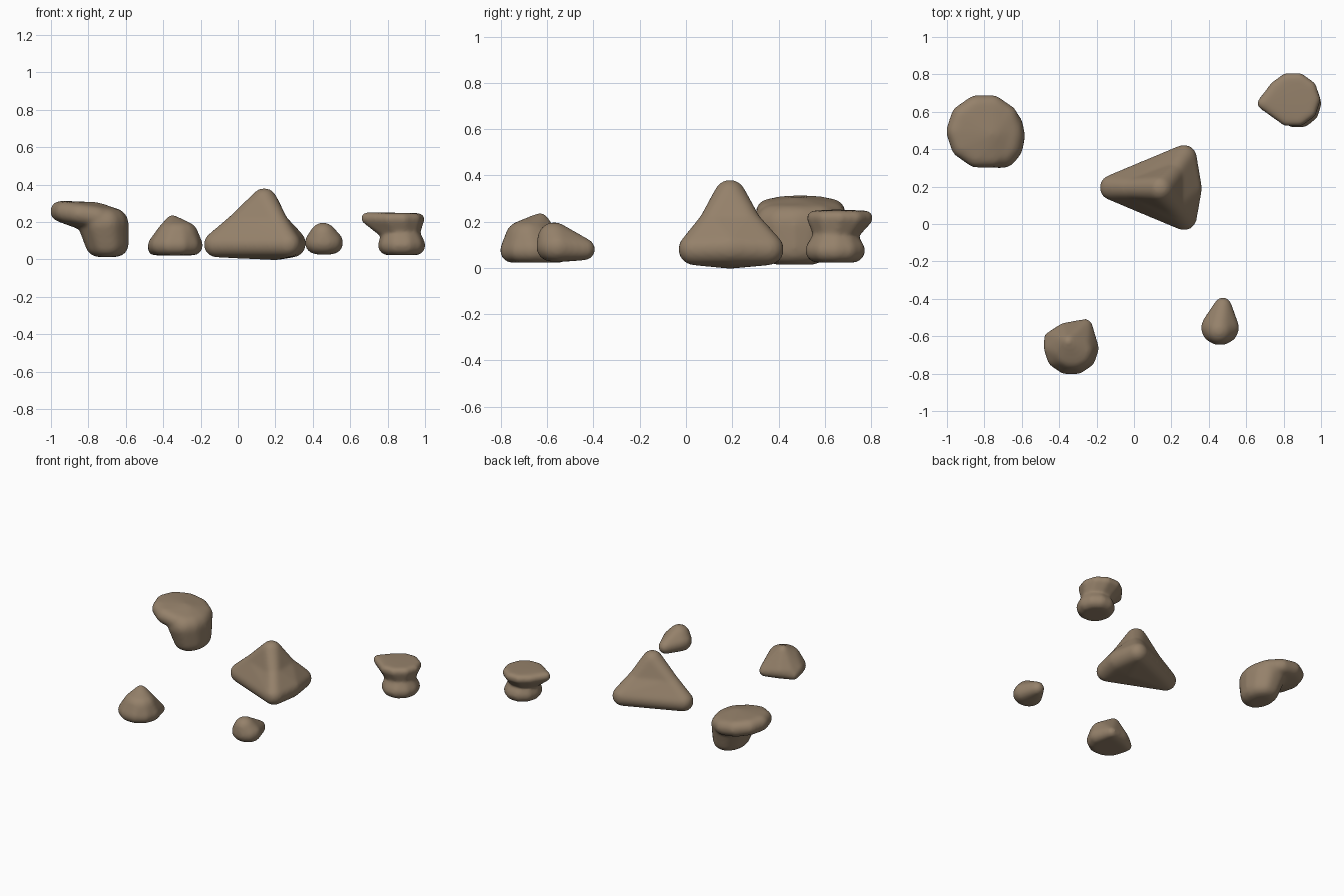
import bpy
import bmesh
from math import cos, sin, tau, pi
from mathutils import Matrix, Vector

cube = bpy.data.objects.get("Cube")
if cube:
    bpy.data.objects.remove(cube, do_unlink=True)

stone = bpy.data.materials.new("brown stone")
stone.use_nodes = True
colour = (0.3, 0.22, 0.145, 1)
stone.diffuse_color = colour
bsdf = next(n for n in stone.node_tree.nodes if n.type == 'BSDF_PRINCIPLED')
bsdf.inputs["Base Color"].default_value = colour
bsdf.inputs["Roughness"].default_value = 0.9


def ball(x, y, z, radius):
    """One rounded corner of a lump, as a list so that it joins with rings."""
    return [(Vector((x, y, z)), radius)]


def ring(x, y, z, radius, reach_x, reach_y, count=10, turn=0, slope=0):
    """Balls spaced around an ellipse, which falls towards +x by the slope."""
    balls = []
    for i in range(count):
        angle = turn + tau * i / count
        dx, dy = reach_x * cos(angle), reach_y * sin(angle)
        balls += ball(x + dx, y + dy, z - slope * dx, radius)
    return balls


def add_hull(target, balls):
    """Add the convex hull around the balls."""
    bm = bmesh.new()
    for centre, radius in balls:
        bmesh.ops.create_icosphere(bm, subdivisions=3, radius=radius,
                                   matrix=Matrix.Translation(centre))
    for edge in list(bm.edges):
        bm.edges.remove(edge)
    bmesh.ops.convex_hull(bm, input=bm.verts)
    inner = [v for v in bm.verts if not v.link_faces]
    bmesh.ops.delete(bm, geom=inner, context='VERTS')
    bmesh.ops.recalc_face_normals(bm, faces=bm.faces)
    mesh = bpy.data.meshes.new("hull")
    bm.to_mesh(mesh)
    bm.free()
    target.from_mesh(mesh)
    bpy.data.meshes.remove(mesh)


def rock(name, lumps, wear_steps):
    """Fuse rounded lumps and wear the joins smooth."""
    bm = bmesh.new()
    for balls in lumps:
        add_hull(bm, balls)
    mesh = bpy.data.meshes.new(name)
    bm.to_mesh(mesh)
    bm.free()
    mesh.materials.append(stone)
    ob = bpy.data.objects.new(name, mesh)
    bpy.context.collection.objects.link(ob)
    fuse = ob.modifiers.new("fuse", 'REMESH')
    fuse.mode = 'VOXEL'
    fuse.voxel_size = 0.01
    fuse.use_smooth_shade = True
    wear = ob.modifiers.new("wear", 'SMOOTH')
    wear.factor = 0.5
    wear.iterations = wear_steps
    # Give back the thickness lost to wear
    swell = ob.modifiers.new("swell", 'DISPLACE')
    swell.mid_level = 0
    swell.strength = 0.0003 * wear_steps


# Large three-cornered rock with nearly straight ridges and a blunt peak
base = ring(0.14, 0.195, 0.08, 0.065, reach_x=0.255, reach_y=0.185, count=3, turn=pi)
bulge = ball(0.29, 0.19, 0.085, 0.07)
belly = ball(0.2, 0.19, 0.065, 0.065)
ridges = ring(0.14, 0.19, 0.19, 0.056, reach_x=0.14, reach_y=0.09, count=3, turn=pi)
peak = ball(0.14, 0.19, 0.312, 0.066)
rock("large_peaked_rock", [base + bulge + belly + ridges, ridges + peak], wear_steps=14)

# Leaning rock: a broad tilted cap, drooping into a thick foot on its left
cap = ring(-0.8, 0.495, 0.235, 0.05, reach_x=0.15, reach_y=0.145, slope=0.15)
hump = ball(-0.76, 0.48, 0.22, 0.08)
shoulder = ring(-0.72, 0.47, 0.19, 0.08, reach_x=0.05, reach_y=0.09)
foot = ring(-0.7, 0.47, 0.08, 0.06, reach_x=0.05, reach_y=0.08)
rock("leaning_rock", [cap + hump, shoulder + foot], wear_steps=22)

# Waisted rock: flared top with a point on its right, shallow waist, rounded base
top = ring(0.85, 0.665, 0.215, 0.03, reach_x=0.115, reach_y=0.115)
point = ball(0.69, 0.645, 0.22, 0.03)
waist = ring(0.87, 0.645, 0.14, 0.04, reach_x=0.06, reach_y=0.05)
bottom = ring(0.875, 0.645, 0.075, 0.05, reach_x=0.075, reach_y=0.08)
rock("waisted_rock", [top + point + waist, waist + bottom], wear_steps=8)

# Flat-bottomed domed rock with two back corners and an off-centre peak
base = ring(-0.335, -0.665, 0.075, 0.05, reach_x=0.095, reach_y=0.09)
corners = ball(-0.45, -0.61, 0.055, 0.03) + ball(-0.26, -0.545, 0.06, 0.035)
dome = ring(-0.325, -0.68, 0.13, 0.07, reach_x=0.04, reach_y=0.03)
peak = ball(-0.35, -0.63, 0.2, 0.035)
rock("flat_bottomed_rock", [base + corners + dome + peak], wear_steps=10)

# Small egg-shaped rock tapering towards the back
body = ring(0.46, -0.555, 0.09, 0.06, reach_x=0.04, reach_y=0.03)
crown = ball(0.455, -0.57, 0.125, 0.07)
tail = ball(0.475, -0.44, 0.08, 0.045)
rock("small_rock", [body + crown + tail], wear_steps=10)
